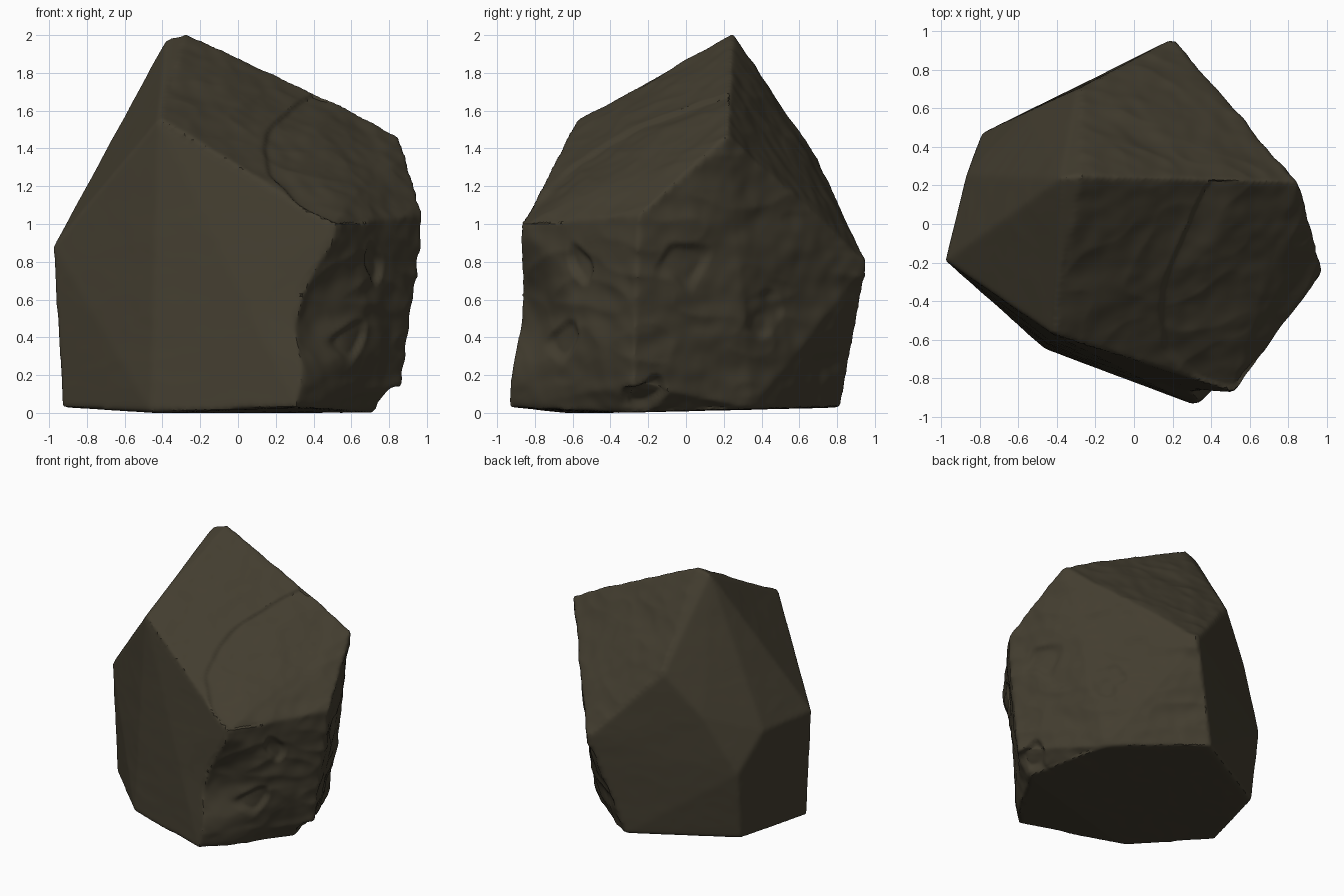
import bpy, bmesh
from mathutils import Vector, noise

cube = bpy.data.objects.get("Cube")
if cube:
    bpy.data.objects.remove(cube, do_unlink=True)

# Corners of the block
CROWN = [(-0.38, 0.24, 1.98), (-0.27, 0.25, 2.01), (0.2, 0.24, 1.77), (0.5, 0.23, 1.66),
         (0.85, 0.22, 1.47)]
SHOULDER = [(-0.42, -0.57, 1.55), (0.51, -0.87, 1.0), (0.985, -0.25, 1.05),
            (0.2, 0.96, 0.79), (-0.29, 0.7, 1.33), (-0.56, 0.58, 1.0),
            (-0.79, 0.47, 0.57), (-0.87, 0.26, 0.86), (-0.98, -0.19, 0.88)]
BASE = [(-0.93, -0.2, 0.03), (-0.46, -0.65, 0), (0.31, -0.94, 0.03), (0.73, -0.32, 0),
        (0.88, -0.28, 0.15), (0.56, 0.35, 0.02), (-0.04, 0.82, 0.03), (-0.77, 0.41, 0.03)]

# Shallow broken pockets on the rough sides: centre, radius, depth
POCKETS = [((0.72, -0.55, 0.8), 0.12, 0.03), ((0.6, -0.65, 0.35), 0.13, 0.03),
           ((0.6, 0.4, 0.5), 0.12, 0.025), ((0.85, 0.0, 0.8), 0.14, 0.02),
           ((0.8, -0.2, 0.08), 0.12, 0.04)]

# The chipped front corner slides along the flat front side
CHIP_CENTRE = Vector((0.43, -0.9, 0.56))
CHIP_SLIDE = Vector((-0.1, 0.034, 0))


def ramp(a, b, v):
    t = max(0.0, min(1.0, (v - a) / (b - a)))
    return t * t * (3 - 2 * t)


def ledge_x(z):
    """Wandering line of the broken ledge across the front slope."""
    return 0.12 + 2.7 * (z - 1.38) ** 2 + 0.06 * noise.noise(Vector((0, 0, z * 7)))


def roughness(n):
    """The right-hand sides and front slope are broken, the others split clean."""
    side = ramp(0.2, 0.5, n.x)
    slope = ramp(0.3, 0.5, n.z) * ramp(-0.25, 0.1, n.x)
    return max(0.1, side, 0.8 * slope)


# Block: hull of the corners
bm = bmesh.new()
for p in CROWN + SHOULDER + BASE:
    bm.verts.new(p)
bmesh.ops.convex_hull(bm, input=bm.verts)
loose = [v for v in bm.verts if not v.link_faces]
bmesh.ops.delete(bm, geom=loose, context='VERTS')
bmesh.ops.recalc_face_normals(bm, faces=bm.faces)
mesh = bpy.data.meshes.new("rock")
bm.to_mesh(mesh)
bm.free()
rock = bpy.data.objects.new("rock", mesh)
bpy.context.collection.objects.link(rock)

# Even skin with slightly worn edges
remesh = rock.modifiers.new("skin", 'REMESH')
remesh.mode = 'VOXEL'
remesh.voxel_size = 0.016
worn = rock.modifiers.new("worn_edges", 'SMOOTH')
worn.factor = 0.5
worn.iterations = 8
bpy.context.view_layer.update()
skin = bpy.data.meshes.new_from_object(rock.evaluated_get(bpy.context.evaluated_depsgraph_get()))
rock.modifiers.clear()
rock.data = skin
skin.name = "rock"

# Broken surface: folds, pockets, a ledge and the chipped corner
bm = bmesh.new()
bm.from_mesh(skin)
bm.normal_update()
moves = []
for v in bm.verts:
    p, n = v.co, v.normal
    stretched = Vector((p.x * 2, p.y * 2, p.z * 4))
    folds = 0.02 * noise.noise(stretched)
    folds += 0.018 * (0.2 - abs(noise.noise(stretched * 1.7 + Vector((5, 2, 8)))))
    folds += 0.006 * noise.noise(p * 11)
    shift = folds * roughness(n)
    for centre, radius, depth in POCKETS:
        d = (p - Vector(centre)).length + 0.1 * noise.noise(p * 7)
        shift -= depth * (1 - ramp(radius * 0.4, radius, d))
    if n.z > 0.3 and n.y < 0 and n.x > -0.1:
        edge = p.x - ledge_x(p.z)
        shift -= 0.018 * ramp(0, 0.04, edge) * (1 - ramp(0.04, 0.3, edge))
    chip = 1 - ramp(0.05, 0.4, (p - CHIP_CENTRE).length)
    moves.append((v, n * shift + CHIP_SLIDE * chip))
for v, move in moves:
    v.co += move
    v.co.z = max(0.0, v.co.z)
bm.to_mesh(skin)
bm.free()

# Stone colour
stone = bpy.data.materials.new("dark_olive_stone")
stone.use_nodes = True
colour = (0.056, 0.047, 0.029, 1)
stone.diffuse_color = colour
bsdf = stone.node_tree.nodes["Principled BSDF"]
bsdf.inputs["Base Color"].default_value = colour
bsdf.inputs["Roughness"].default_value = 0.9
skin.materials.clear()
skin.materials.append(stone)

bpy.ops.object.select_all(action='DESELECT')
rock.select_set(True)
bpy.context.view_layer.objects.active = rock
bpy.ops.object.shade_smooth_by_angle(angle=0.6)
